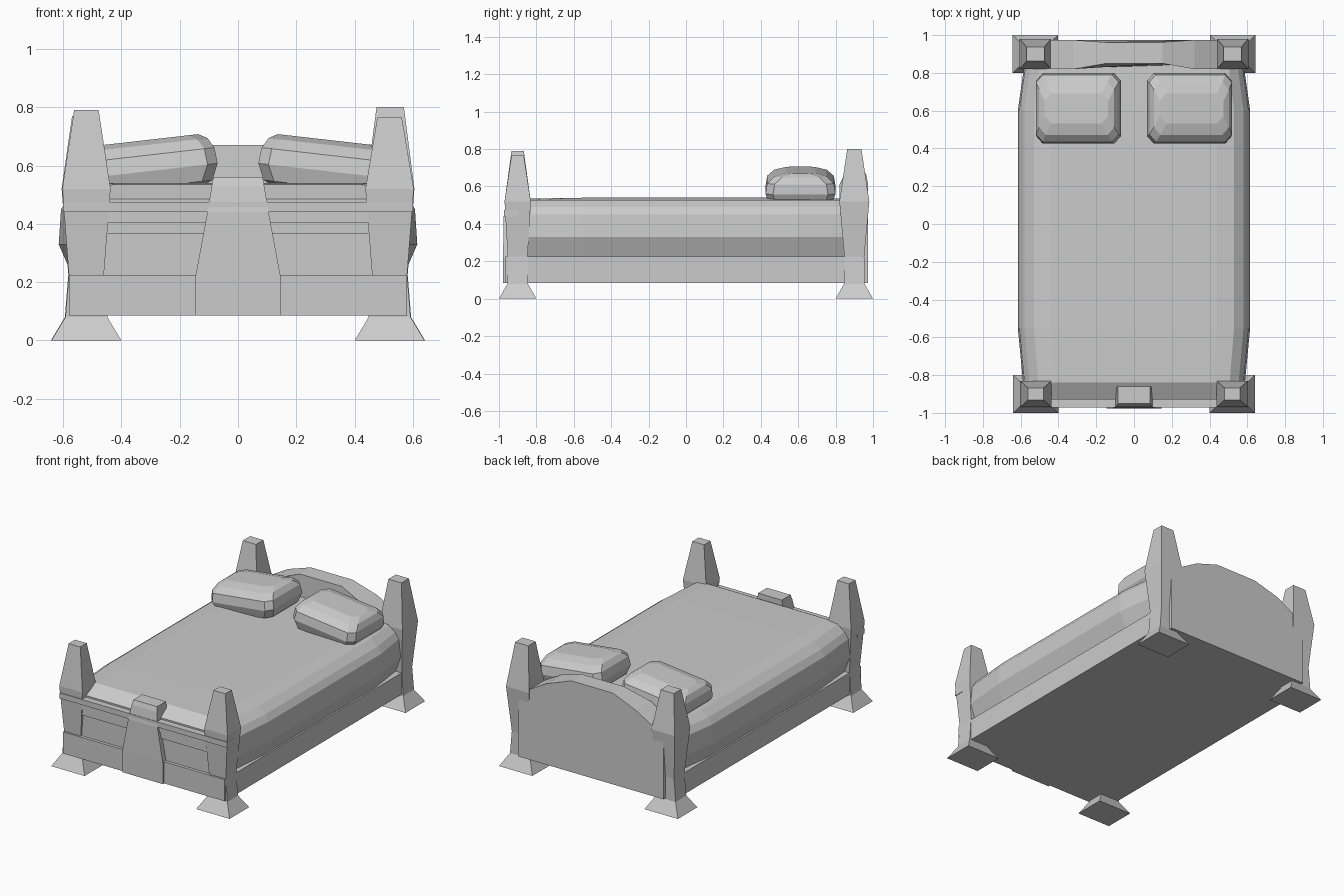
import bpy, bmesh, math
from mathutils import Matrix

if "Cube" in bpy.data.objects:
    bpy.data.objects.remove(bpy.data.objects["Cube"])


def loft(name, rings, matrix=None):
    """Skin a list of equal-length point rings and cap both ends."""
    bm = bmesh.new()
    loops = [[bm.verts.new(p) for p in ring] for ring in rings]
    n = len(loops[0])
    for a, b in zip(loops, loops[1:]):
        for i in range(n):
            j = (i + 1) % n
            bm.faces.new((a[i], a[j], b[j], b[i]))
    bm.faces.new(loops[0][::-1])
    bm.faces.new(loops[-1])
    bmesh.ops.recalc_face_normals(bm, faces=bm.faces)
    if matrix:
        bm.transform(matrix)
    mesh = bpy.data.meshes.new(name)
    bm.to_mesh(mesh)
    bm.free()
    ob = bpy.data.objects.new(name, mesh)
    bpy.context.collection.objects.link(ob)
    return ob


def rect(x0, x1, y0, y1, z):
    return [(x0, y0, z), (x1, y0, z), (x1, y1, z), (x0, y1, z)]


def box(name, x0, x1, y0, y1, z0, z1):
    return loft(name, [rect(x0, x1, y0, y1, z0), rect(x0, x1, y0, y1, z1)])


def mirrored(half):
    """Mirror an (x, z) half profile into a closed loop."""
    return half + [(-x, z) for x, z in reversed(half)]


# Four tapered corner posts with flared feet
def post(name, cx, cy, top, grow):
    levels = [(0, .12, .1), (.08, .072, .055), (.225, .06, .053),
              (.52, .083, .07 + grow), (top, .042 + grow / 2, .033 + grow / 2)]
    loft(name, [rect(cx - w, cx + w, cy - d, cy + d, z) for z, w, d in levels])


post("front_left_post", -.52, -.9, .79, 0)
post("front_right_post", .52, -.9, .765, 0)
post("back_left_post", -.522, .9, .77, .01)
post("back_right_post", .522, .9, .80, .01)

# Bed frame
box("bed_frame", -.58, .58, -.965, .95, .085, .225)

# Soft faceted mattress, bulging at the sides and sloping at the foot
half = [(.565, .215), (.615, .33), (.607, .45), (.58, .49), (.53, .527), (.44, .54)]
stations = [(-.93, .93, .485), (-.84, .955, .535), (-.55, 1, .54),
            (.6, 1, .54), (.86, .94, .535)]
loft("mattress", [[(x * s, y, min(z, top)) for x, z in mirrored(half)]
                  for y, s, top in stations])

# Arched headboard, slightly concave in plan at the back
arch = [(.52, .085), (.52, .51), (.46, .53), (.32, .61), (.15, .67)]
ring = mirrored(arch)
loft("headboard", [[(x, .85 - .03 * (abs(x) > .3), z) for x, z in ring],
                   [(x, .962 + (.012 if abs(x) > .3 else 0), z) for x, z in ring]])

# Footboard: panel, rails and tapered centre block
box("footboard_panel", -.5, .5, -.945, -.9, .2, .47)
box("top_rail", -.6, .6, -.972, -.9, .44, .475)
box("middle_rail", -.59, .59, -.962, -.9, .405, .44)
box("lower_rail", -.5, .5, -.956, -.9, .365, .405)
loft("footboard_centre_block",
     [rect(-w, w, y0, -.86, z) for z, w, y0 in
      [(.085, .145, -.978), (.225, .145, -.978), (.44, .105, -.975),
       (.53, .09, -.96), (.56, .085, -.95)]])

# Two puffy pillows, tilted up towards the middle
def pillow(name, side):
    rings = []
    for z, w, d in [(-.085, .17, .14), (-.07, .2, .17), (-.015, .225, .187),
                    (.04, .22, .178), (.075, .2, .14), (.092, .17, .08)]:
        c, e = .035, .04
        rings.append([(w, d - e, z), (w - c, d, z), (c - w, d, z), (-w, d - e, z),
                      (-w, e - d, z), (c - w, -d, z), (w - c, -d, z), (w, e - d, z)])
    place = (Matrix.Translation((side * .295, .612, .597)) @
             Matrix.Rotation(side * math.radians(6.5), 4, 'Y'))
    loft(name, rings, place)


pillow("left_pillow", -1)
pillow("right_pillow", 1)
